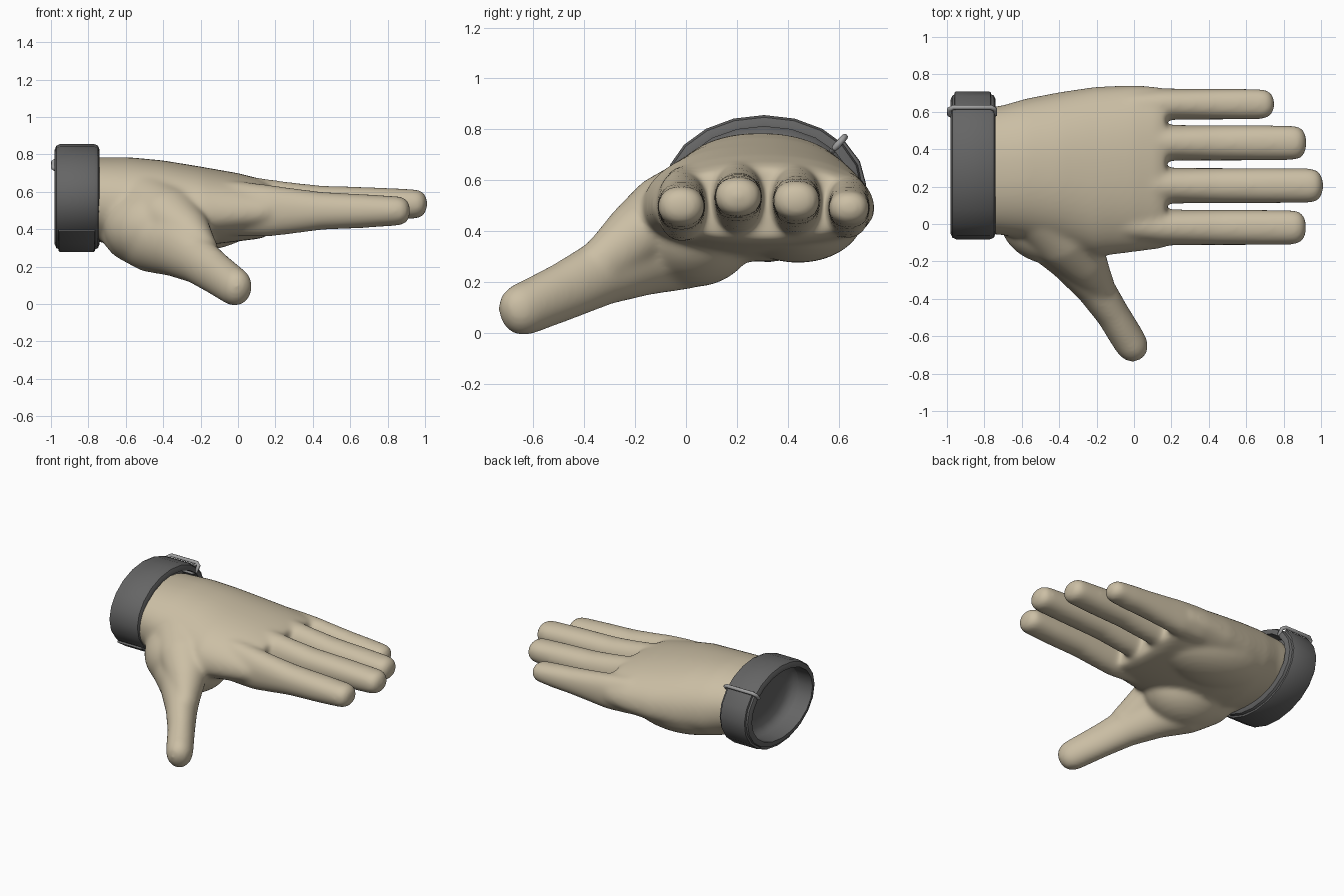
import bpy, bmesh
from math import sin, cos, pi, radians, copysign
from mathutils import Vector, Matrix

if "Cube" in bpy.data.objects:
    bpy.data.objects.remove(bpy.data.objects["Cube"])


def material(name, rgb):
    m = bpy.data.materials.new(name)
    m.diffuse_color = (*rgb, 1)
    m.use_nodes = True
    m.node_tree.nodes["Principled BSDF"].inputs["Base Color"].default_value = m.diffuse_color
    return m


SKIN = material("skin", (0.60, 0.52, 0.375))
DARK = material("dark_strap", (0.13, 0.13, 0.13))
METAL = material("buckle_grey", (0.35, 0.35, 0.35))


def finish(bm, name, mat):
    bmesh.ops.recalc_face_normals(bm, faces=bm.faces)
    me = bpy.data.meshes.new(name)
    bm.to_mesh(me)
    bm.free()
    me.materials.append(mat)
    ob = bpy.data.objects.new(name, me)
    bpy.context.collection.objects.link(ob)
    return ob


def bridge(bm, rings, closed=False):
    n = len(rings[0])
    for r0, r1 in zip(rings, rings[1:] + ([rings[0]] if closed else [])):
        for i in range(n):
            bm.faces.new((r0[i], r0[(i + 1) % n], r1[(i + 1) % n], r1[i]))
    if not closed:
        bm.faces.new(rings[0][::-1])
        bm.faces.new(rings[-1])


def loft(bm, secs, tip=0.0, axis=None, power=1.0, n=32):
    """Tube through (x, y, z, half width, height up, height down), with a rounded tip."""
    pts = [Vector(s[:3]) for s in secs]
    frames = []
    for i, s in enumerate(secs):
        t = axis or (pts[min(i + 1, len(pts) - 1)] - pts[max(i - 1, 0)]).normalized()
        frames.append((pts[i], t, *s[3:]))
    if tip:
        p, t, w, u, d = frames[-1]
        for k in (0.35, 0.6, 0.78, 0.9, 0.97, 0.995):
            f = (1 - k ** 3) ** 0.45
            frames.append((p + t * tip * k, t, w * f, u * f, d * f))
    rings = []
    for p, t, w, u, d in frames:
        side = t.cross(Vector((0, 0, 1))).normalized()
        up = side.cross(t)
        ring = []
        for i in range(n):
            a = 2 * pi * i / n
            c, s = (copysign(abs(v) ** power, v) for v in (cos(a), sin(a)))
            ring.append(bm.verts.new(p + side * w * c + up * s * (u if s > 0 else d)))
        rings.append(ring)
    bridge(bm, rings)


# Hand: overlapping volumes fused into one smooth skin
bm = bmesh.new()
X = Vector((1, 0, 0))
palm = [  # x, y min, y max, z middle, z top, z bottom
    (-0.80, -0.05, 0.62, 0.56, 0.785, 0.34),
    (-0.70, -0.06, 0.635, 0.55, 0.785, 0.325),
    (-0.58, -0.08, 0.67, 0.52, 0.785, 0.285),
    (-0.40, -0.12, 0.705, 0.49, 0.768, 0.28),
    (-0.20, -0.175, 0.735, 0.48, 0.735, 0.31),
    (0.0, -0.15, 0.742, 0.485, 0.70, 0.335),
    (0.12, -0.135, 0.735, 0.49, 0.67, 0.35),
    (0.17, -0.125, 0.72, 0.495, 0.645, 0.37)]
loft(bm, [(x, (a + b) / 2, z, (b - a) / 2, t - z, z - l) for x, a, b, z, t, l in palm],
     axis=X, power=0.92, n=48)
# fleshy pads of the palm: little-finger side, thumb side
for c, r in (((-0.30, 0.44, 0.46), (0.42, 0.26, 0.185)),
             ((-0.42, 0.03, 0.41), (0.30, 0.25, 0.23))):
    bmesh.ops.create_uvsphere(bm, u_segments=32, v_segments=16, radius=1,
                              matrix=Matrix.Translation(c) @ Matrix.Diagonal((*r, 1)))
# fingers: y, base z, tip z, half width, tip x
for y, zb, zt, w, xt in ((-0.018, 0.50, 0.498, 0.095, 0.912), (0.205, 0.53, 0.535, 0.095, 1.003),
                         (0.434, 0.52, 0.52, 0.095, 0.914), (0.641, 0.495, 0.492, 0.083, 0.742)):
    e = xt - 0.075
    loft(bm, [(-0.25, y * 0.9 + 0.03, zb, w * 0.9, w * 1.7, w * 1.2),
              (0.0, y * 0.97 + 0.01, zb, w * 1.02, w * 1.65, w * 1.45),
              (0.16, y, zb, w * 1.02, w * 1.46, w * 1.48),
              (0.28, y, zb, w, w * 1.28, w * 1.33),
              (0.45, y, (zb + zt) / 2, w, w * 1.06, w * 1.08),
              (0.5 * e + 0.25, y, zt, w, w * 0.95, w * 0.97),
              (e, y, zt, w * 0.98, w * 0.84, w * 0.84)], tip=0.085, axis=X, power=0.93)
# thumb
loft(bm, [(-0.66, 0.14, 0.47, 0.12, 0.15, 0.15), (-0.58, 0.08, 0.42, 0.16, 0.18, 0.185),
          (-0.45, -0.03, 0.36, 0.18, 0.18, 0.195), (-0.32, -0.19, 0.31, 0.135, 0.17, 0.17),
          (-0.21, -0.34, 0.232, 0.104, 0.13, 0.13), (-0.115, -0.48, 0.162, 0.09, 0.117, 0.115),
          (-0.035, -0.61, 0.107, 0.09, 0.105, 0.108)], tip=0.135)
# web between thumb and palm
loft(bm, [(-0.62, 0.22, 0.56, 0.16, 0.17, 0.15), (-0.47, 0.06, 0.53, 0.19, 0.17, 0.15),
          (-0.35, -0.08, 0.47, 0.18, 0.15, 0.15), (-0.27, -0.20, 0.38, 0.13, 0.13, 0.13),
          (-0.2, -0.31, 0.28, 0.09, 0.11, 0.10)], tip=0.08)
hand = finish(bm, "hand", SKIN)
rm = hand.modifiers.new("fuse", 'REMESH')
rm.mode = 'VOXEL'
rm.voxel_size = 0.011
rm.use_smooth_shade = True
sm = hand.modifiers.new("soften", 'SMOOTH')
sm.factor = 0.5
sm.iterations = 36

# Wrist strap
CY, CZ, RY, RZ = 0.307, 0.573, 0.389, 0.283


def strap_point(x, off, a):
    return Vector((x, CY + (RY + off) * cos(a), CZ + (RZ + off) * sin(a)))


def band(name, x0, x1, low, high, a0, a1, steps, bevel):
    """Flat band with bevelled edges following the wrist ellipse."""
    prof = [(x0, low), (x0, high - bevel), (x0 + bevel * 0.3, high - bevel * 0.3),
            (x0 + bevel, high), (x1 - bevel, high), (x1 - bevel * 0.3, high - bevel * 0.3),
            (x1, high - bevel), (x1, low)]
    full = abs(a1 - a0) >= 360
    bm = bmesh.new()
    rings = [[bm.verts.new(strap_point(x, o, radians(a0 + (a1 - a0) * i / steps)))
              for x, o in prof] for i in range(steps if full else steps + 1)]
    bridge(bm, rings, closed=full)
    ob = finish(bm, name, DARK)
    bpy.context.view_layer.objects.active = ob
    ob.select_set(True)
    bpy.ops.object.shade_smooth_by_angle(angle=radians(40))
    ob.select_set(False)
    return ob


band("wrist_strap", -0.98, -0.74, -0.045, 0.0, 0, 360, 20, 0.03)
band("strap_overlap", -0.96, -0.765, -0.01, 0.012, 219, 398, 10, 0.008)

# Hollow cup closing the cuff behind the wrist
bm = bmesh.new()
rings = [[bm.verts.new((x, CY + (RY - 0.04) * f * cos(2 * pi * i / 20),
                        CZ + (RZ - 0.04) * f * sin(2 * pi * i / 20))) for i in range(20)]
         for x, f in ((-0.88, 1.0), (-0.84, 0.95), (-0.815, 0.8), (-0.805, 0.4))]
bridge(bm, rings)
bmesh.ops.delete(bm, geom=[f for f in bm.faces if len(f.verts) == 20
                           and f.calc_center_median().x < -0.87], context='FACES_ONLY')
cup = finish(bm, "cuff_lining", DARK)
cup.data.shade_smooth()

# Wire buckle around the strap
a = radians(39)
mid = strap_point(0, -0.012, a)
out = Vector((0, cos(a) / RY, sin(a) / RZ)).normalized()
cu = bpy.data.curves.new("strap_buckle", 'CURVE')
cu.dimensions = '3D'
cu.bevel_depth = 0.013
cu.bevel_resolution = 2
loop = [(-0.122, -0.02), (-0.122, 0.02), (-0.10, 0.036), (0.10, 0.036),
        (0.122, 0.02), (0.122, -0.02), (0.10, -0.036), (-0.10, -0.036)]
sp = cu.splines.new('POLY')
sp.points.add(len(loop) - 1)
for p, (dx, r) in zip(sp.points, loop):
    p.co = (*(mid + out * r + Vector((-0.865 + dx, 0, 0))), 1)
sp.use_cyclic_u = True
sp.use_smooth = True
cu.materials.append(METAL)
bpy.context.collection.objects.link(bpy.data.objects.new("strap_buckle", cu))
